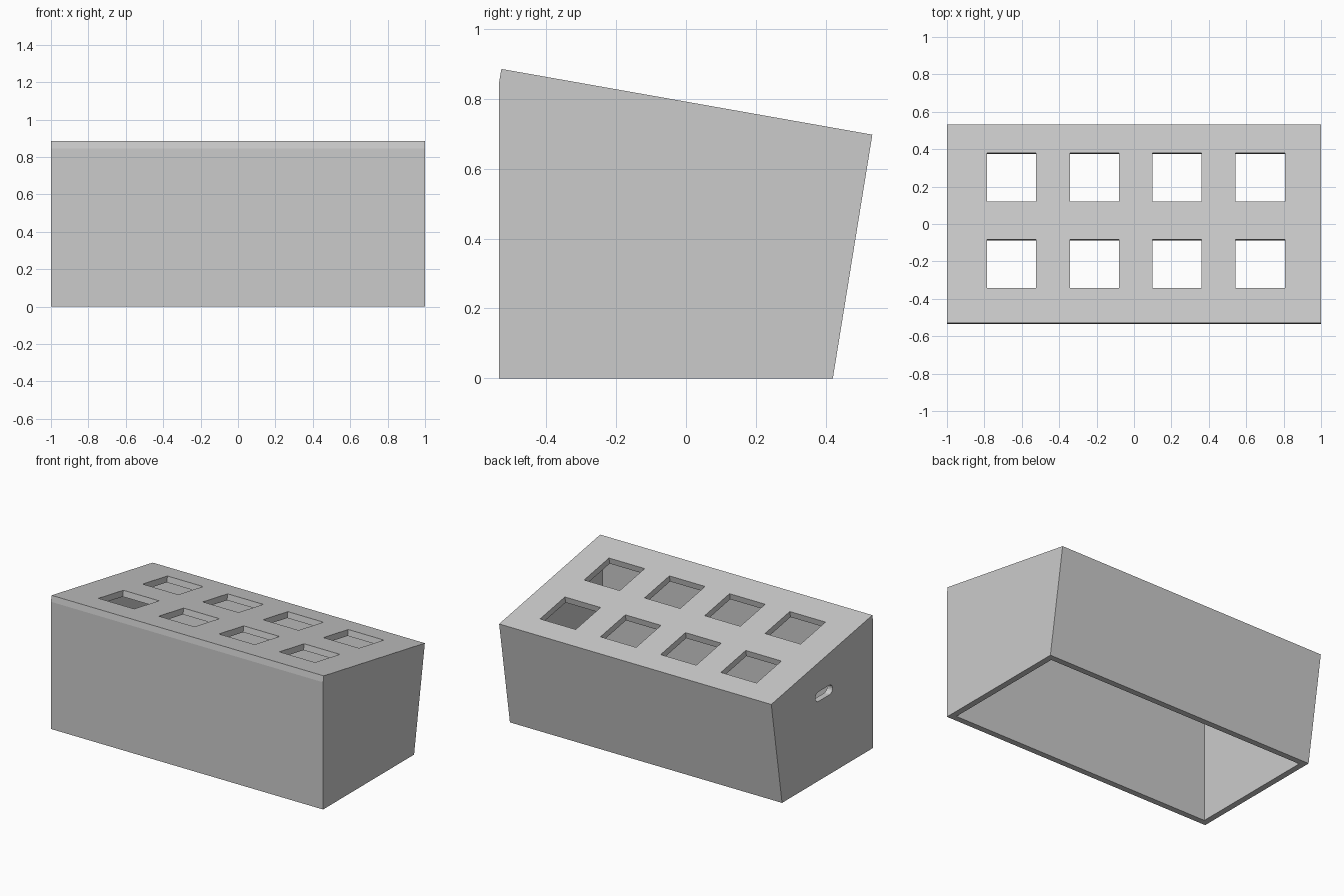
import bpy, bmesh, math
from mathutils import Matrix

if "Cube" in bpy.data.objects:
    bpy.data.objects.remove(bpy.data.objects["Cube"])

grey = bpy.data.materials.new("light grey")
grey.diffuse_color = (0.6, 0.6, 0.6, 1)
grey.use_nodes = True
grey.node_tree.nodes["Principled BSDF"].inputs["Base Color"].default_value = grey.diffuse_color


def prism(name, profile, x0, x1):
    """Extrude a (y, z) profile along x."""
    bm = bmesh.new()
    face = bm.faces.new([bm.verts.new((x0, y, z)) for y, z in profile])
    out = bmesh.ops.extrude_face_region(bm, geom=[face])
    verts = [v for v in out["geom"] if isinstance(v, bmesh.types.BMVert)]
    bmesh.ops.translate(bm, verts=verts, vec=(x1 - x0, 0, 0))
    bmesh.ops.recalc_face_normals(bm, faces=bm.faces)
    return finish(name, bm)


def finish(name, bm):
    mesh = bpy.data.meshes.new(name)
    bm.to_mesh(mesh)
    bm.free()
    mesh.materials.append(grey)
    ob = bpy.data.objects.new(name, mesh)
    bpy.context.collection.objects.link(ob)
    return ob


def cut(target, cutter):
    mod = target.modifiers.new("cut", 'BOOLEAN')
    mod.operation = 'DIFFERENCE'
    mod.solver = 'EXACT'
    mod.object = cutter
    bpy.context.view_layer.objects.active = target
    bpy.ops.object.modifier_apply(modifier=mod.name)
    bpy.data.objects.remove(cutter)


# Outer shell: sloping lid, leaning back, straight front
shell = prism("box_shell", [(-0.535, 0), (-0.535, 0.845), (-0.528, 0.885),
                            (0.533, 0.697), (0.42, 0)], -1, 1)

# Hollow interior, open at the bottom
cut(shell, prism("cavity", [(-0.495, -0.1), (-0.495, 0.838),
                            (0.487, 0.664), (0.364, -0.1)], -0.96, 0.96))

# Eight square openings cut at right angles to the sloping lid
slope = (0.885 - 0.697) / (0.533 + 0.528)
bm = bmesh.new()
for x in (-0.654, -0.211, 0.231, 0.675):
    for y in (0.25, -0.2125):
        z = 0.885 - slope * (y + 0.528)
        m = (Matrix.Translation((x, y, z))
             @ Matrix.Rotation(-math.atan(slope), 4, 'X')
             @ Matrix.Diagonal((0.262, 0.265, 0.2, 1)))
        bmesh.ops.create_cube(bm, size=1, matrix=m)
cut(shell, finish("openings", bm))

# Rounded slot through the left side
r, half, cy, cz = 0.032, 0.058, -0.02, 0.56
slot = []
for side in (1, -1):
    for i in range(9):
        a = math.pi * i / 8 - math.pi / 2
        slot.append((cy + side * (half + r * math.cos(a)),
                     cz + side * r * math.sin(a)))
cut(shell, prism("slot", slot, -1.1, -0.9))
